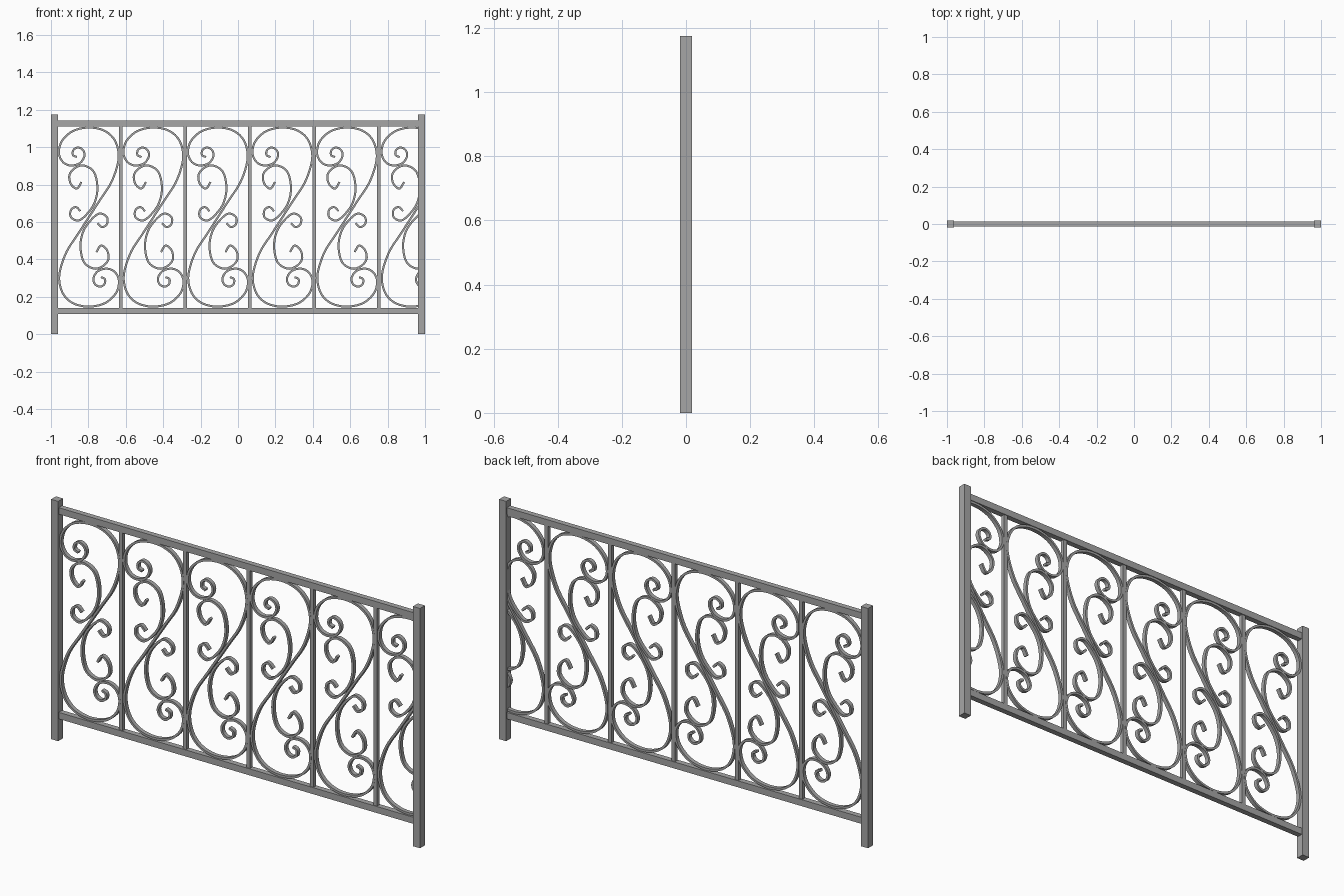
import bpy, bmesh, math
from mathutils import Vector

cube = bpy.data.objects.get("Cube")
if cube:
    bpy.data.objects.remove(cube, do_unlink=True)

iron = bpy.data.materials.new("grey_iron")
iron.use_nodes = True
GREY = (0.38, 0.38, 0.38, 1)
iron.diffuse_color = GREY
iron.node_tree.nodes["Principled BSDF"].inputs["Base Color"].default_value = GREY

UNIT = 0.00535          # drawing step of the scroll pattern
PITCH, FIRST = 0.345, -0.797
MID_Z = 0.626
POST_X = 0.981


def add_object(name, bm):
    bmesh.ops.recalc_face_normals(bm, faces=bm.faces[:])
    mesh = bpy.data.meshes.new(name)
    bm.to_mesh(mesh)
    bm.free()
    mesh.materials.append(iron)
    obj = bpy.data.objects.new(name, mesh)
    bpy.context.collection.objects.link(obj)
    return obj


def box(name, x, z0, z1, width, depth):
    bm = bmesh.new()
    bmesh.ops.create_cube(bm, size=1)
    bmesh.ops.scale(bm, vec=(width, depth, z1 - z0), verts=bm.verts[:])
    bmesh.ops.translate(bm, vec=(x, 0, (z0 + z1) / 2), verts=bm.verts[:])
    return add_object(name, bm)


def smooth_path(points, steps=5):
    """Catmull-Rom curve through the points."""
    p = [Vector(q) for q in points]
    p = [2 * p[0] - p[1]] + p + [2 * p[-1] - p[-2]]
    path = []
    for a, b, c, d in zip(p, p[1:], p[2:], p[3:]):
        for i in range(steps):
            t = i / steps
            path.append(0.5 * (2 * b + (c - a) * t + (2 * a - 5 * b + 4 * c - d) * t * t
                               + (3 * b - a - 3 * c + d) * t ** 3))
    return path + [p[-2]]


def sweep_bar(bm, path, cx, width=0.011, depth=0.02):
    """Flat bar with a rectangular section along a path in the XZ plane."""
    rings = []
    for i, q in enumerate(path):
        along = (path[min(i + 1, len(path) - 1)] - path[max(i - 1, 0)]).normalized()
        side = Vector((-along.y, along.x)) * width / 2
        ring = []
        for s, y in ((1, -1), (1, 1), (-1, 1), (-1, -1)):
            r = q * UNIT + side * s
            ring.append(bm.verts.new((cx + r.x, y * depth / 2, MID_Z + r.y)))
        rings.append(ring)
    for a, b in zip(rings, rings[1:]):
        for k in range(4):
            n = (k + 1) % 4
            bm.faces.new((a[k], a[n], b[n], b[k]))
    bm.faces.new(rings[0])
    bm.faces.new(rings[-1])


def turned(points):
    return [(-x, -z) for x, z in points]


# Frame
for side, sx in (("right", -1), ("left", 1)):
    box(side + "_post", sx * POST_X, 0, 1.175, 0.038, 0.038)
box("top_rail", 0, 1.11, 1.142, 2 * POST_X - 0.02, 0.027)
box("bottom_rail", 0, 0.107, 0.139, 2 * POST_X - 0.02, 0.027)
for i in range(5):
    box(f"baluster_{i + 1}", -0.628 + i * PITCH, 0.13, 1.12, 0.019, 0.019)

# Upper half of the large S, from its middle to the curl
S_HALF = [(0, 0), (11, 17), (22, 34), (28.5, 52), (29.5, 65), (25, 78), (15, 86.5),
          (0, 89.5), (-16, 86), (-27, 76), (-30, 64), (-26, 55), (-18, 51.5), (-9, 54),
          (-4.5, 61), (-6, 67), (-11, 69.5), (-15.5, 67), (-16, 62), (-12, 60)]
# Small C scroll beside it
C_SCROLL = [(-7.5, 35), (-12, 28.5), (-18, 33), (-19.5, 42), (-14, 49), (-5, 51.5),
            (5, 45), (8.5, 29), (5.5, 14), (-2, 3), (-10.5, -3.5), (-18, 0),
            (-18, 7), (-13, 10), (-8.5, 6)]
scrolls = [turned(S_HALF)[:0:-1] + S_HALF, C_SCROLL, turned(C_SCROLL)]

# Scroll panels; the last one is cut off at the post
for i in range(6):
    bm = bmesh.new()
    for points in scrolls:
        sweep_bar(bm, smooth_path(points), FIRST + i * PITCH)
    bmesh.ops.bisect_plane(bm, geom=bm.verts[:] + bm.edges[:] + bm.faces[:],
                           plane_co=(POST_X - 0.01, 0, 0), plane_no=(1, 0, 0),
                           clear_outer=True)
    panel = add_object(f"scroll_panel_{i + 1}", bm)
    for face in panel.data.polygons:
        face.use_smooth = True
    panel.data.set_sharp_from_angle(angle=math.radians(40))
